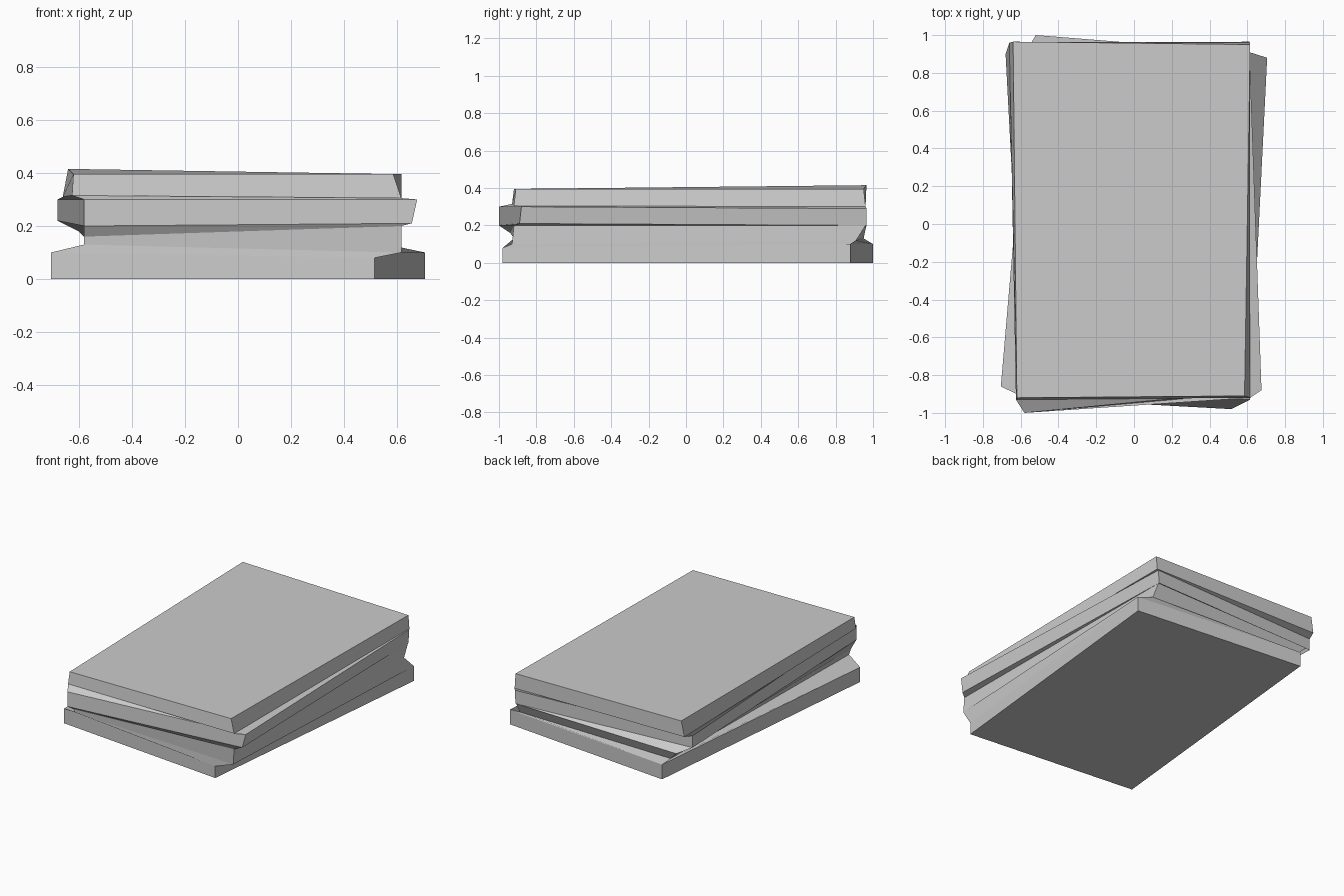
import bpy
import bmesh

default_cube = bpy.data.objects.get("Cube")
if default_cube:
    bpy.data.objects.remove(default_cube, do_unlink=True)

# One plain stone colour
stone = bpy.data.materials.new("grey_stone")
stone.use_nodes = True
stone_colour = (0.6, 0.6, 0.6, 1)
stone.diffuse_color = stone_colour
stone.node_tree.nodes["Principled BSDF"].inputs["Base Color"].default_value = stone_colour


def outline(front_left_x, front_right_x, back_right_x, back_left_x, ys, zs):
    """Four-cornered outline, running from the -x front corner round to the -x back corner."""
    xs = (front_left_x, front_right_x, back_right_x, back_left_x)
    return list(zip(xs, ys, zs))


def loft(name, outlines, cap_bottom=False, cap_top=False):
    """Skin a stack of outlines with flat walls, closing only the exposed ends."""
    bm = bmesh.new()
    rings = [[bm.verts.new(corner) for corner in ring] for ring in outlines]
    for lower, upper in zip(rings, rings[1:]):
        for i in range(len(lower)):
            j = (i + 1) % len(lower)
            bm.faces.new((lower[i], lower[j], upper[j], upper[i]))
    if cap_bottom:
        bm.faces.new(reversed(rings[0]))
    if cap_top:
        bm.faces.new(rings[-1])
    mesh = bpy.data.meshes.new(name)
    bm.to_mesh(mesh)
    bm.free()
    mesh.materials.append(stone)
    obj = bpy.data.objects.new(name, mesh)
    bpy.context.scene.collection.objects.link(obj)
    return obj


# Bottom layer, turned clockwise
base_ys = (-.86, -.98, .88, 1)
base_foot = outline(-.705, .515, .705, -.52, base_ys, (0, 0, 0, 0))
base_rim = outline(-.705, .515, .705, -.52, base_ys, (.1, .08, .1, .1))

# Recessed waist between the bottom and middle layers
waist_low = outline(-.58, .615, .61, -.55, (-.92, -.93, .91, .95), (.13, .1, .12, .13))
waist_high = outline(-.58, .615, .605, -.6, (-.94, -.92, .96, .96), (.16, .2, .2, .18))

# Middle layer, turned the other way
middle_foot = outline(-.58, .655, .605, -.68, (-1, -.89, .965, .9), (.2, .21, .2, .22))
middle_rim = outline(-.58, .675, .61, -.68, (-1, -.88, .965, .9), (.3, .3, .29, .3))

# Top layer, nearly straight and slightly tapered
top_foot = outline(-.625, .615, .615, -.66, (-.93, -.92, .96, .96), (.315, .305, .3, .31))
top_rim = outline(-.62, .585, .615, -.64, (-.92, -.91, .95, .965), (.395, .395, .395, .415))

loft("base_slab", [base_foot, base_rim, waist_low], cap_bottom=True)
loft("recessed_waist", [waist_low, waist_high, middle_foot])
loft("middle_slab", [middle_foot, middle_rim, top_foot])
loft("top_slab", [top_foot, top_rim], cap_top=True)
